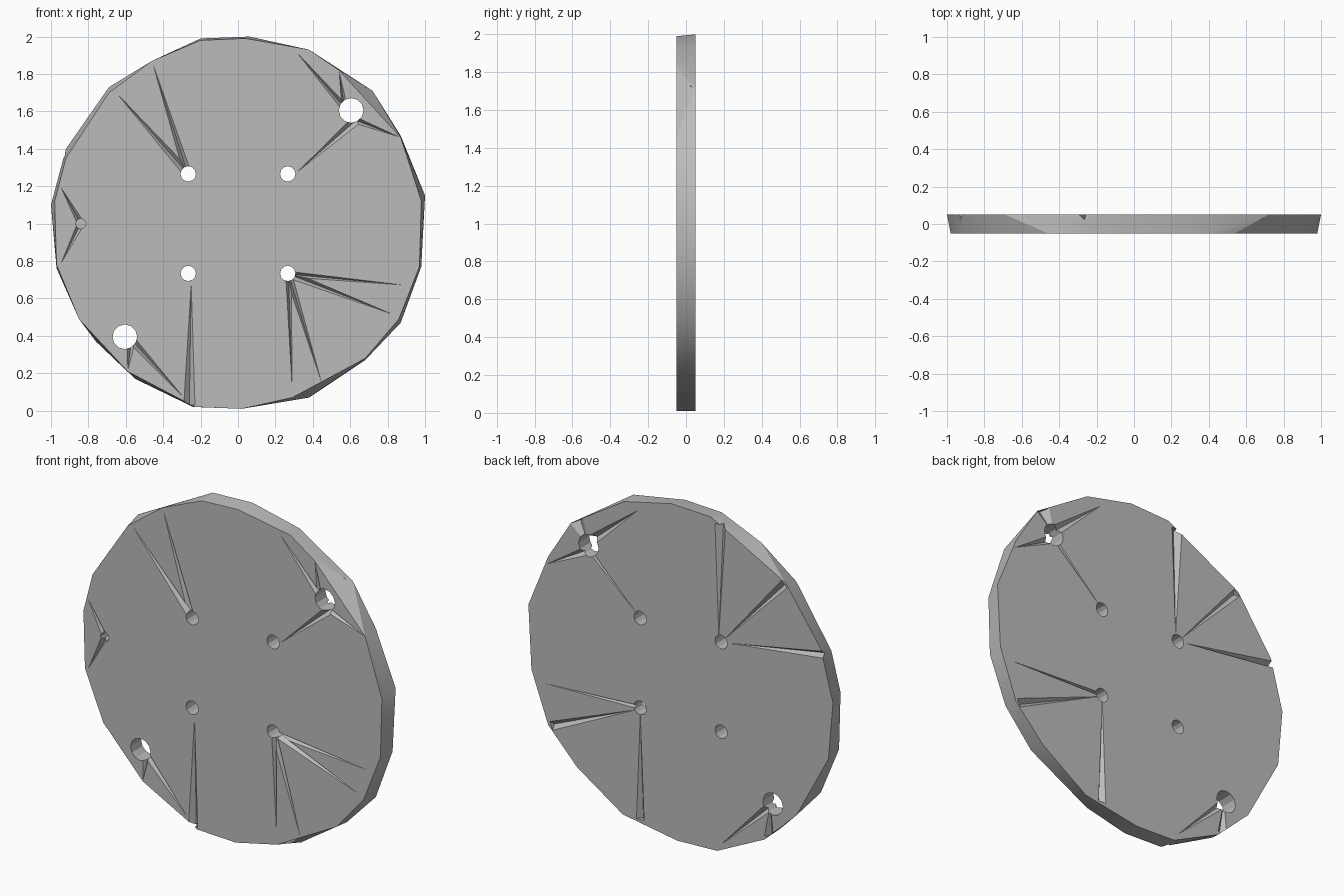
import bpy, bmesh
from math import cos, sin, pi, radians
from mathutils import Vector

cube = bpy.data.objects.get("Cube")
if cube:
    bpy.data.objects.remove(cube)

FRONT, BACK, MID = -0.05, 0.05, 1.0

grey = bpy.data.materials.new("plain_grey")
grey.use_nodes = True
tone = (0.5, 0.5, 0.5, 1)
grey.diffuse_color = tone
grey.node_tree.nodes["Principled BSDF"].inputs["Base Color"].default_value = tone


def hull(name, points):
    """Solid wrapped around a few points."""
    bm = bmesh.new()
    for p in points:
        bm.verts.new(p)
    res = bmesh.ops.convex_hull(bm, input=bm.verts)
    loose = [g for g in res["geom_interior"] if isinstance(g, bmesh.types.BMVert)]
    bmesh.ops.delete(bm, geom=loose, context="VERTS")
    bmesh.ops.dissolve_limit(bm, angle_limit=radians(0.5), verts=bm.verts, edges=bm.edges)
    bmesh.ops.recalc_face_normals(bm, faces=bm.faces)
    mesh = bpy.data.meshes.new(name)
    bm.to_mesh(mesh)
    bm.free()
    mesh.materials.append(grey)
    obj = bpy.data.objects.new(name, mesh)
    bpy.context.collection.objects.link(obj)
    return obj


# Disc: uneven many-sided outline, the front rim slightly offset from the back rim
front_rim = [(.04, 1.99), (.38, 1.93), (.54, 1.82), (.87, 1.46), (.98, 1.12), (.97, .77),
             (.86, .49), (.68, .28), (.29, .07), (.02, .01), (-.23, .02), (-.59, .21),
             (-.85, .49), (-.97, .78), (-.98, 1.12), (-.92, 1.35), (-.69, 1.7),
             (-.46, 1.87), (-.2, 1.98)]
back_rim = [(.06, 2), (.37, 1.93), (.72, 1.71), (.87, 1.47), (1, 1.15), (.98, .77),
            (.87, .47), (.68, .27), (.38, .07), (.02, .01), (-.24, .02), (-.55, .17),
            (-.76, .37), (-.97, .76), (-1, 1.1), (-.92, 1.4), (-.69, 1.73), (-.2, 1.99)]
disc = hull("disc", [(x, FRONT, z) for x, z in front_rim] + [(x, BACK, z) for x, z in back_rim])

cutters = []


def cut(name, points):
    cutter = hull(name, points)
    cutter.hide_render = True
    mod = disc.modifiers.new(name, "BOOLEAN")
    mod.operation, mod.solver, mod.object = "DIFFERENCE", "EXACT", cutter
    cutters.append(cutter)


def hole(name, x, z, r, y0=-0.1, y1=0.1, sides=12):
    ring = [(x + r * cos(2 * pi * i / sides), z + r * sin(2 * pi * i / sides)) for i in range(sides)]
    cut(name, [(a, y, b) for y in (y0, y1) for a, b in ring])


def groove(side, tip, end, width, depth=0.03):
    """Wedge that widens and deepens from its tip to its end."""
    a, b = Vector(tip), Vector(end)
    across = Vector((a.y - b.y, b.x - a.x)).normalized() * width / 2
    out = 1 if side == BACK else -1
    over = 1 + 0.02 / depth
    p, q = b + across * over, b - across * over
    cut("groove", [(a.x, side + out * 0.001, a.y), (p.x, side + out * 0.02, p.y),
                   (q.x, side + out * 0.02, q.y), (b.x, side - out * depth, b.y)])


# Through holes
for sx in (-1, 1):
    for sz in (-1, 1):
        hole("bolt_hole", sx * 0.266, MID + sz * 0.266, 0.041)
    hole("large_hole", sx * 0.605, MID + sx * 0.605, 0.066)

# Blind dimple on the front edge
hole("dimple", -0.84, 1.0, 0.028, -0.1, 0.02, 8)

# Front grooves: tip, wide end, width
for tip, end, w in (
        ((-.66, 1.71), (-.27, 1.27), .045), ((-.46, 1.87), (-.27, 1.27), .04),
        ((-.25, .7), (-.26, .03), .06), ((.29, .1), (.27, .73), .03),
        ((.45, .14), (.27, .73), .035), ((.84, .51), (.27, .73), .04),
        ((.9, .67), (.27, .73), .03), ((.31, 1.27), (.64, 1.56), .05),
        ((.87, 1.46), (.61, 1.56), .035), ((.31, 1.92), (.57, 1.62), .035),
        ((.54, 1.82), (.57, 1.62), .03), ((-.59, .21), (-.57, .37), .04),
        ((-.29, .07), (-.58, .39), .04), ((-.95, 1.2), (-.84, 1), .035),
        ((-.95, .78), (-.84, 1), .035)):
    groove(FRONT, tip, end, w)

# Back grooves
for tip, end, w in (
        ((-.25, 1.28), (-.26, 1.96), .07), ((-.28, 1.28), (-.68, 1.72), .05),
        ((-.3, 1.27), (-.94, 1.37), .04), ((.28, .72), (.85, .47), .05),
        ((.265, .72), (.265, .07), .05), ((.92, .71), (.27, .735), .02),
        ((-.26, .06), (-.6, .39), .05), ((-.59, .4), (-.58, .19), .06),
        ((.885, 1.42), (.6, 1.58), .05), ((.27, 1.91), (.6, 1.63), .06),
        ((.27, 1.27), (.6, 1.58), .02), ((.6, 1.6), (.68, 1.73), .1)):
    groove(BACK, tip, end, w)

# Apply the cuts, drop the helpers
bpy.ops.object.select_all(action="DESELECT")
bpy.context.view_layer.objects.active = disc
disc.select_set(True)
for mod in list(disc.modifiers):
    bpy.ops.object.modifier_apply(modifier=mod.name)
for cutter in cutters:
    bpy.data.objects.remove(cutter)

bpy.ops.object.shade_smooth_by_angle(angle=radians(20))
